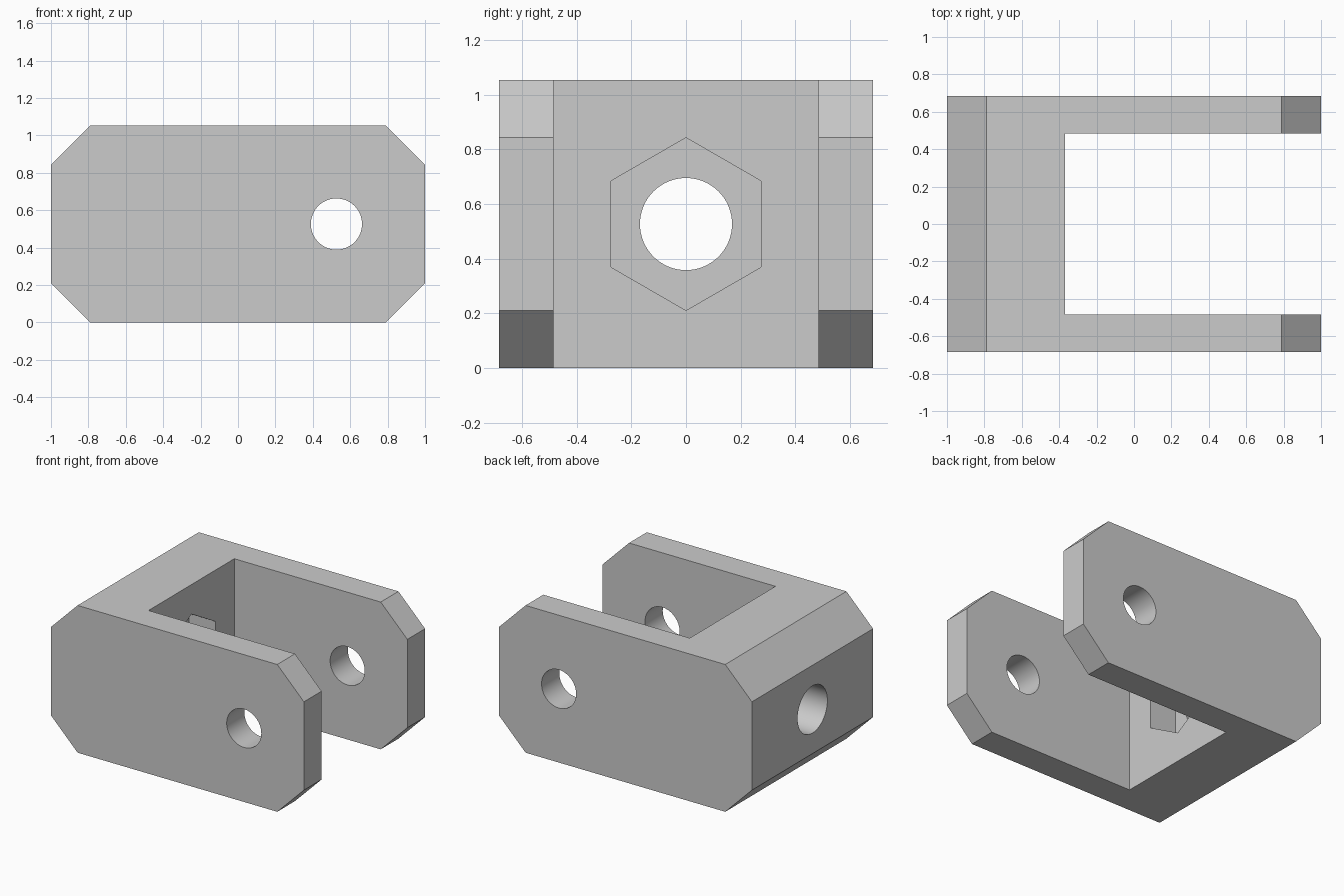
import bpy, math
from mathutils import Matrix, Vector

if "Cube" in bpy.data.objects:
    bpy.data.objects.remove(bpy.data.objects["Cube"], do_unlink=True)

# Base unit and main dimensions
U = 2 / 9.5
HALF_Y, HALF_GAP, HEIGHT = 3.25 * U, 2.3 * U, 5 * U
MID_Z = HEIGHT / 2
WALL_X = -1 + 3 * U          # inner face of the bridge
PIN_X = 1 - 2.25 * U

# Plain grey metal
metal = bpy.data.materials.new("grey_metal")
metal.use_nodes = True
GREY = (0.6, 0.6, 0.6, 1)
metal.diffuse_color = GREY
metal.node_tree.nodes["Principled BSDF"].inputs["Base Color"].default_value = GREY


def prism(name, outline, depth, matrix):
    """Extrude a closed 2D outline symmetrically along local z."""
    n = len(outline)
    verts = [(a, b, s * depth / 2) for s in (-1, 1) for a, b in outline]
    faces = [list(range(n))[::-1], list(range(n, 2 * n))]
    faces += [(i, (i + 1) % n, n + (i + 1) % n, n + i) for i in range(n)]
    mesh = bpy.data.meshes.new(name)
    mesh.from_pydata(verts, [], faces)
    mesh.transform(matrix)
    mesh.materials.append(metal)
    obj = bpy.data.objects.new(name, mesh)
    bpy.context.collection.objects.link(obj)
    return obj


def ring(radius, sides):
    return [(radius * math.cos(math.tau * i / sides),
             radius * math.sin(math.tau * i / sides)) for i in range(sides)]


def frame(x, z, axis):
    """Placement whose local z runs along the given world axis."""
    turn = Matrix.Rotation(math.pi / 2, 4, axis)
    return Matrix.Translation(Vector((x, 0, z))) @ turn


# Body: block with four chamfered corners
w, h, c = 1, MID_Z, U
octagon = [(-w + c, -h), (w - c, -h), (w, -h + c), (w, h - c),
           (w - c, h), (-w + c, h), (-w, h - c), (-w, -h + c)]
body = prism("clevis_body", octagon, 2 * HALF_Y, frame(0, MID_Z, 'X'))

# Cutters: fork slot, pin hole, shank hole and hexagonal nut pocket
slot_end = 1.2
slot = [(WALL_X, -HALF_GAP), (slot_end, -HALF_GAP),
        (slot_end, HALF_GAP), (WALL_X, HALF_GAP)]
cutters = [
    prism("slot_cutter", slot, 3, Matrix.Translation((0, 0, MID_Z))),
    prism("pin_hole_cutter", ring(0.65 * U, 64), 2, frame(PIN_X, MID_Z, 'X')),
    prism("shank_hole_cutter", ring(0.8 * U, 64), 1, frame(-0.7, MID_Z, 'Y')),
    # pocket is one unit deep, cutter overshoots into the slot
    prism("nut_pocket_cutter", ring(1.5 * U, 6), 2 * U, frame(WALL_X, MID_Z, 'Y')),
]

bpy.ops.object.select_all(action='DESELECT')
body.select_set(True)
bpy.context.view_layer.objects.active = body
for cutter in cutters:
    cutter.hide_render = True
    mod = body.modifiers.new(cutter.name, 'BOOLEAN')
    mod.operation, mod.solver, mod.object = 'DIFFERENCE', 'EXACT', cutter
    bpy.ops.object.modifier_apply(modifier=mod.name)
    bpy.data.objects.remove(cutter, do_unlink=True)

# Smooth bores, crisp edges
bpy.ops.object.shade_smooth_by_angle(angle=math.radians(30))
